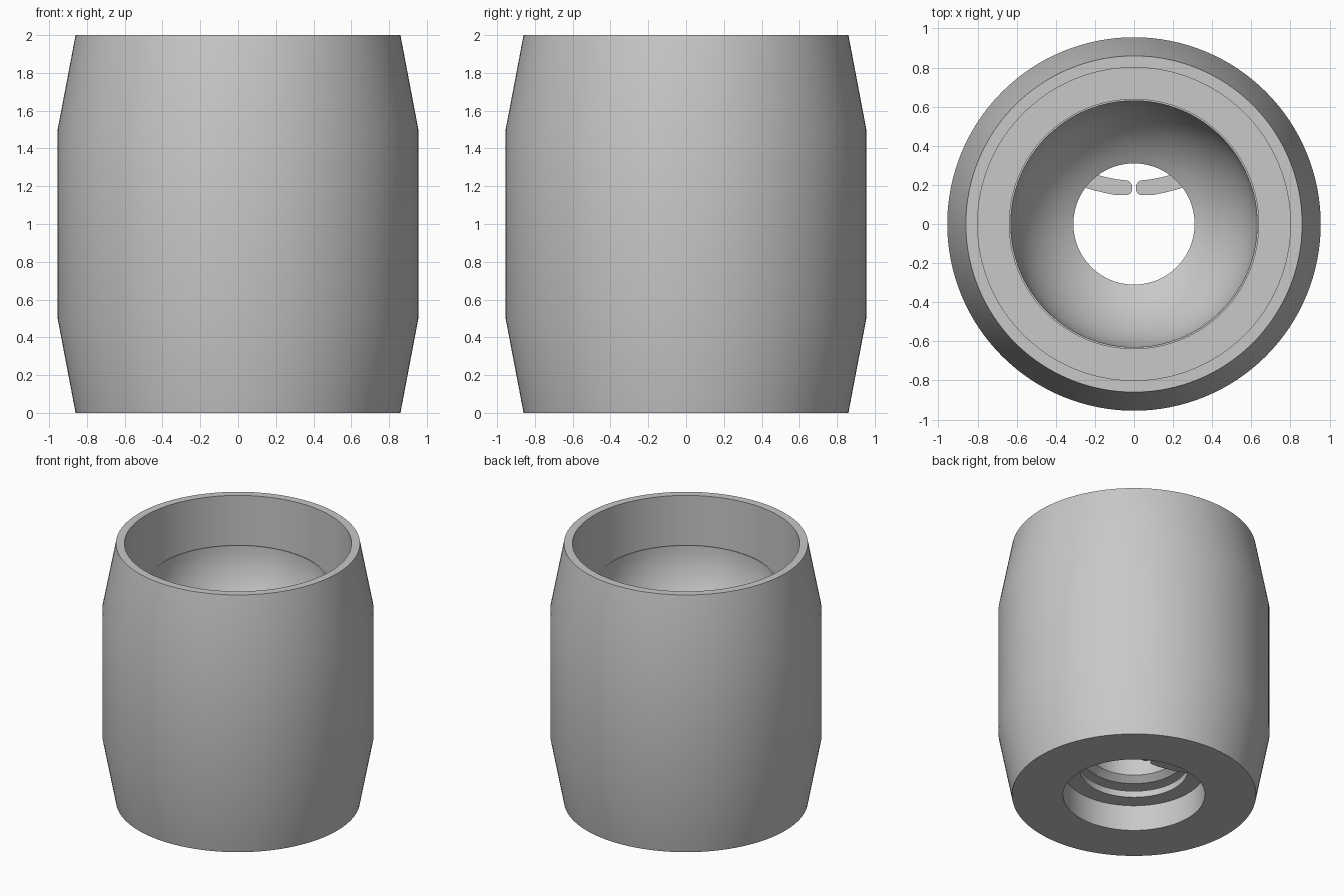
import bpy, bmesh, math
from mathutils import Vector

old = bpy.data.objects.get("Cube")
if old:
    bpy.data.objects.remove(old, do_unlink=True)

GREY = (0.58, 0.58, 0.58, 1.0)
grey = bpy.data.materials.new("plain_grey")
grey.use_nodes = True
grey.diffuse_color = GREY
grey.node_tree.nodes["Principled BSDF"].inputs["Base Color"].default_value = GREY


def finish(bm, name):
    """Turn a bmesh into a smooth shaded object with sharp creases."""
    bmesh.ops.recalc_face_normals(bm, faces=bm.faces)
    mesh = bpy.data.meshes.new(name)
    bm.to_mesh(mesh)
    bm.free()
    mesh.materials.append(grey)
    obj = bpy.data.objects.new(name, mesh)
    bpy.context.collection.objects.link(obj)
    bpy.ops.object.select_all(action='DESELECT')
    obj.select_set(True)
    bpy.context.view_layer.objects.active = obj
    bpy.ops.object.shade_smooth_by_angle(angle=math.radians(30))
    return obj


def lathe(profile, name, steps=128):
    """Revolve a closed (radius, height) profile about z."""
    bm = bmesh.new()
    rings = []
    for i in range(steps):
        a = math.tau * i / steps
        rings.append([bm.verts.new((r * math.cos(a), r * math.sin(a), z))
                      for r, z in profile])
    n = len(profile)
    for i in range(steps):
        p, q = rings[i], rings[(i + 1) % steps]
        for j in range(n):
            k = (j + 1) % n
            bm.faces.new((p[j], q[j], q[k], p[k]))
    return finish(bm, name)


# Barrel housing: tapered outside, top recess, raised bowl lip, throat, bottom bore
bowl_r, bowl_z, throat_r = 0.63, 1.69, 0.31
last = math.acos(throat_r / bowl_r)
bowl = [(bowl_r * math.cos(last * i / 16), bowl_z - bowl_r * math.sin(last * i / 16))
        for i in range(17)]
outside = [(0.86, 0), (0.955, 0.5), (0.955, 1.5), (0.86, 2)]
recess = [(0.8, 2), (0.8, 1.5), (0.64, 1.5), (0.64, bowl_z)]
bore = [(throat_r, 0.34), (0.36, 0.3), (0.5, 0.3), (0.5, 0)]
lathe(outside + recess + bowl + bore, "barrel_housing")


# Retaining clip: open ring whose two ends bend inward and finish rounded
def clip_path():
    arm = [(0.035, 0.185), (0.09, 0.188), (0.15, 0.2), (0.22, 0.218), (0.28, 0.243)]
    start = math.radians(40)
    sweep = math.pi + 2 * start
    arc = [(0.44 * math.cos(start - sweep * i / 64), 0.44 * math.sin(start - sweep * i / 64))
           for i in range(65)]
    tip = [(0.01 + 0.025 * (1 - math.cos(i * math.pi / 12)), 0.184) for i in range(6)]
    right = tip + arm
    return [Vector(p) for p in right + arc + [(-x, y) for x, y in reversed(right)]]


def clip_half_width(p):
    if abs(p.x) < 0.05 and p.y > 0:
        s = min(max(abs(p.x) - 0.008, 0.0), 0.04)
        return math.sqrt(0.04 ** 2 - (0.04 - s) ** 2)
    return 0.06 if p.length > 0.43 else 0.04


path = clip_path()
bm = bmesh.new()
rows = []
for i, p in enumerate(path):
    along = (path[min(i + 1, len(path) - 1)] - path[max(i - 1, 0)]).normalized()
    side = Vector((-along.y, along.x)) * clip_half_width(p)
    rows.append([bm.verts.new((*(p + side * s), z))
                 for s, z in ((-1, 0.2), (1, 0.2), (1, 0.25), (-1, 0.25))])
for a, b in zip(rows, rows[1:]):
    for j in range(4):
        k = (j + 1) % 4
        bm.faces.new((a[j], b[j], b[k], a[k]))
bm.faces.new(rows[0])
bm.faces.new(rows[-1])
finish(bm, "retaining_clip")
